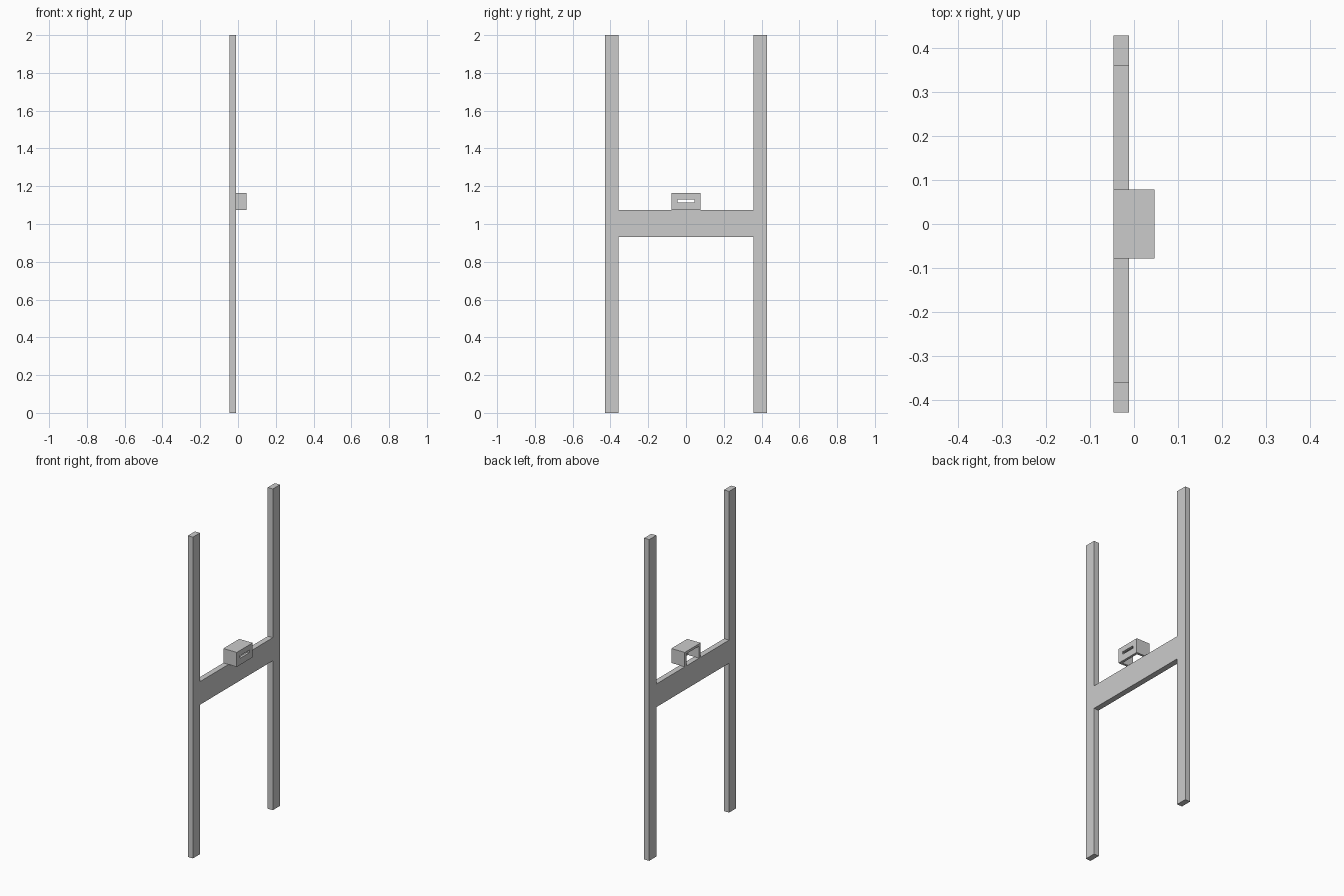
import bpy
import bmesh
from mathutils import Matrix, Vector

cube = bpy.data.objects.get("Cube")
if cube:
    bpy.data.objects.remove(cube, do_unlink=True)

# Single plain grey
grey = bpy.data.materials.new("plain_grey")
grey.use_nodes = True
colour = (0.6, 0.6, 0.6, 1.0)
grey.diffuse_color = colour
grey.node_tree.nodes["Principled BSDF"].inputs["Base Color"].default_value = colour


def box(name, low, high):
    """Axis-aligned box between two corners."""
    low, high = Vector(low), Vector(high)
    bm = bmesh.new()
    bmesh.ops.create_cube(bm, size=1)
    bm.transform(Matrix.Translation((low + high) / 2) @ Matrix.Diagonal((*(high - low), 1)))
    mesh = bpy.data.meshes.new(name)
    bm.to_mesh(mesh)
    bm.free()
    mesh.materials.append(grey)
    obj = bpy.data.objects.new(name, mesh)
    bpy.context.collection.objects.link(obj)
    return obj


def cut(target, cutter):
    """Subtract a hidden cutter from a part."""
    mod = target.modifiers.new(cutter.name, "BOOLEAN")
    mod.operation = "DIFFERENCE"
    mod.solver = "EXACT"
    mod.object = cutter
    cutter.hide_render = True
    cutter.hide_viewport = True


back_x, board_x, front_x = -0.046, -0.011, 0.046
post_in, post_out = 0.358, 0.428
bar_low, bar_top = 0.93, 1.074

# Two tall posts joined by a crossbar
for name, side in (("front_post", -1), ("back_post", 1)):
    ys = sorted((side * post_in, side * post_out))
    box(name, (back_x, ys[0], 0), (board_x, ys[1], 2))
box("crossbar", (back_x, -post_in, bar_low), (board_x, post_in, bar_top))

# Hollow housing on the crossbar, open below and on one side
half, top, wall = 0.078, 1.164, 0.015
housing = box("housing", (back_x, -half, bar_top), (front_x, half, top))
cut(housing, box("cavity_cutter", (back_x - wall, wall - half, bar_top - wall),
                 (front_x - wall, half - wall, top - wall)))

# Narrow slot through the closed side
cut(housing, box("slot_cutter", (0, -0.045, 1.115), (front_x + wall, 0.045, 1.131)))
